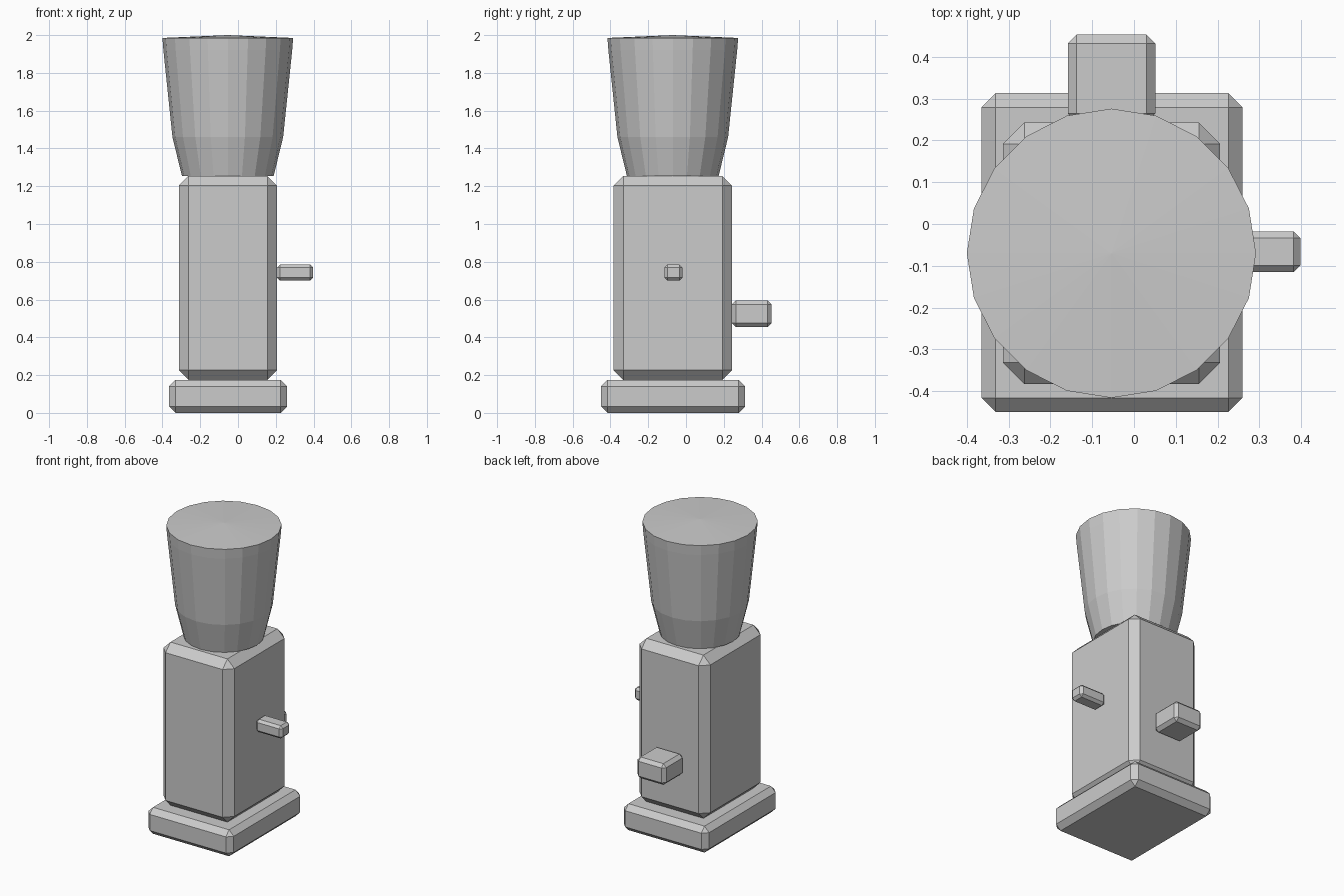
import bpy, bmesh, math

if "Cube" in bpy.data.objects:
    bpy.data.objects.remove(bpy.data.objects["Cube"])

grey = bpy.data.materials.new("plain grey")
grey.diffuse_color = (0.6, 0.6, 0.6, 1)
grey.use_nodes = True
grey.node_tree.nodes["Principled BSDF"].inputs["Base Color"].default_value = grey.diffuse_color


def finish(name, bm):
    bmesh.ops.recalc_face_normals(bm, faces=bm.faces)
    mesh = bpy.data.meshes.new(name)
    bm.to_mesh(mesh)
    bm.free()
    mesh.materials.append(grey)
    obj = bpy.data.objects.new(name, mesh)
    bpy.context.collection.objects.link(obj)
    return obj


def chamfered_box(name, xs, ys, zs, chamfer):
    """Box between the given limits with one flat chamfer on every edge."""
    bm = bmesh.new()
    bmesh.ops.create_cube(bm, size=1)
    for v in bm.verts:
        v.co = [(a + b) / 2 + c * (b - a) for c, (a, b) in zip(v.co, (xs, ys, zs))]
    bmesh.ops.bevel(bm, geom=bm.edges[:], offset=chamfer, segments=1,
                    affect='EDGES', profile=0.5)
    return finish(name, bm)


def turned(name, centre, profile, apex_z, sides):
    """Faceted round form from (radius, z) rings, with a slightly domed lid."""
    cx, cy = centre
    bm = bmesh.new()
    rings = [[bm.verts.new((cx + r * math.cos(math.tau * i / sides),
                            cy + r * math.sin(math.tau * i / sides), z))
              for i in range(sides)] for r, z in profile]
    bm.faces.new(rings[0][::-1])
    apex = bm.verts.new((cx, cy, apex_z))
    for i in range(sides):
        j = (i + 1) % sides
        for low, high in zip(rings, rings[1:]):
            bm.faces.new((low[i], low[j], high[j], high[i]))
        bm.faces.new((rings[-1][i], rings[-1][j], apex))
    return finish(name, bm)


# Foot plate and upright housing
chamfered_box("base", (-0.365, 0.26), (-0.45, 0.313), (0, 0.175), 0.034)
chamfered_box("body", (-0.313, 0.206), (-0.383, 0.243), (0.175, 1.255), 0.051)

# Side lever and rear spout
chamfered_box("lever", (0.206, 0.398), (-0.115, -0.018), (0.70, 0.785), 0.016)
chamfered_box("spout", (-0.158, 0.051), (0.243, 0.453), (0.455, 0.595), 0.021)

# Flared hopper with its shallow lid
turned("hopper", (-0.054, -0.07),
       [(0.243, 1.255), (0.293, 1.46), (0.341, 1.92), (0.346, 1.985)], 2.0, 20)
